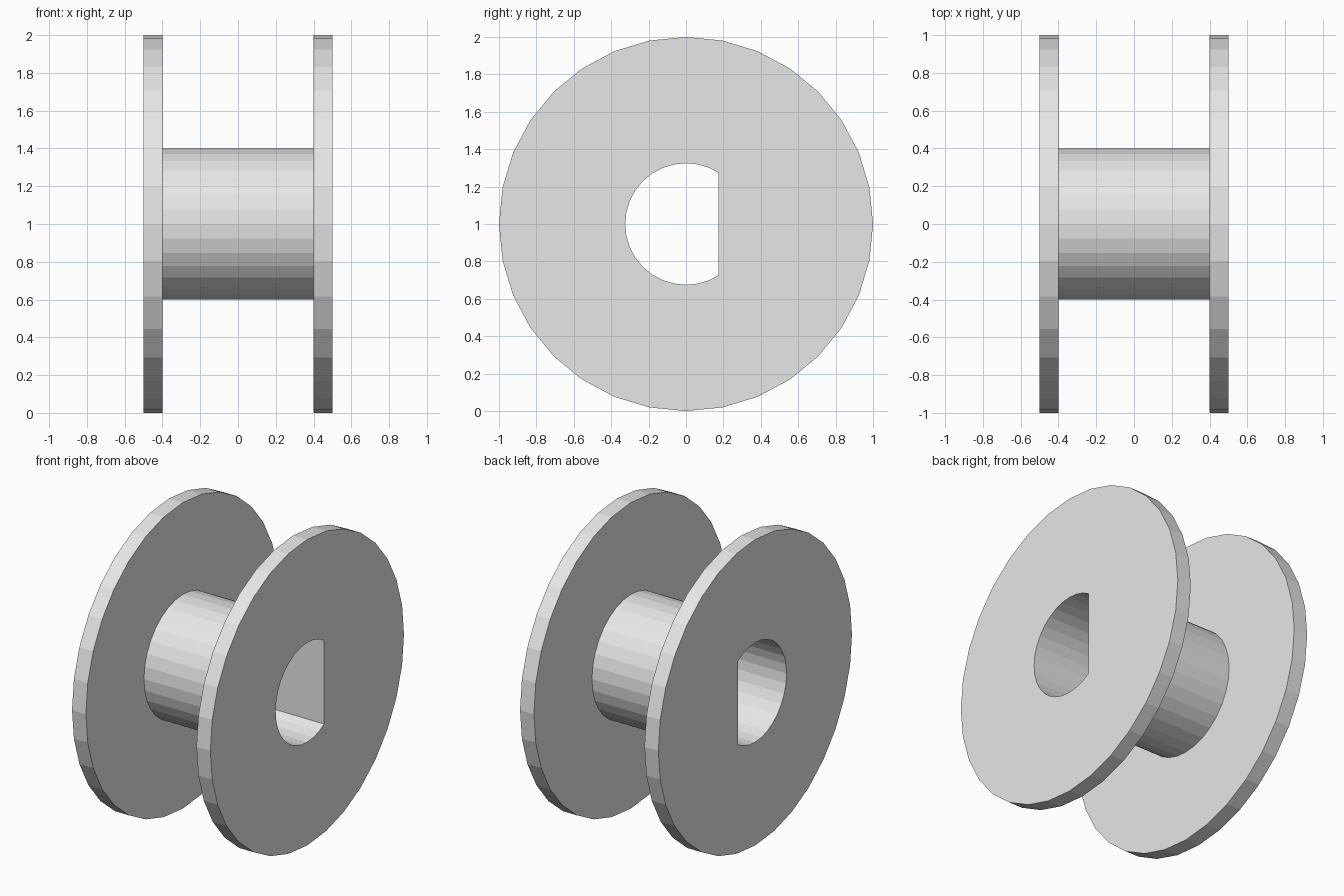
import bpy, bmesh, math

if "Cube" in bpy.data.objects:
    bpy.data.objects.remove(bpy.data.objects["Cube"])

SIDES = 32
CENTRE_Z = 1.0

grey = bpy.data.materials.new("plain grey")
grey.diffuse_color = (0.8, 0.8, 0.8, 1.0)
grey.use_nodes = True
grey.node_tree.nodes["Principled BSDF"].inputs["Base Color"].default_value = grey.diffuse_color


def circle(radius):
    """Points (y, z) of a ring around the axle, first point on +y."""
    return [(radius * math.cos(2 * math.pi * i / SIDES),
             radius * math.sin(2 * math.pi * i / SIDES)) for i in range(SIDES)]


def d_shape(radius, flat):
    """Ring cut off by a straight side at y = flat."""
    ring, out = circle(radius), []
    for a, b in zip(ring, ring[1:] + ring[:1]):
        if a[0] <= flat:
            out.append(a)
        if (a[0] - flat) * (b[0] - flat) < 0:
            t = (flat - a[0]) / (b[0] - a[0])
            out.append((flat, a[1] + t * (b[1] - a[1])))
    return out


def make_object(name, bm):
    bmesh.ops.recalc_face_normals(bm, faces=bm.faces)
    mesh = bpy.data.meshes.new(name)
    bm.to_mesh(mesh)
    bm.free()
    mesh.materials.append(grey)
    ob = bpy.data.objects.new(name, mesh)
    ob.location.z = CENTRE_Z
    bpy.context.collection.objects.link(ob)
    return ob


# Spool body: stepped profile of (x, radius) lofted around the axle
bm = bmesh.new()
profile = [(-0.5, 1.0), (-0.4, 1.0), (-0.4, 0.4), (0.4, 0.4), (0.4, 1.0), (0.5, 1.0)]
rings = [[bm.verts.new((x, y, z)) for y, z in circle(r)] for x, r in profile]
for r0, r1 in zip(rings, rings[1:]):
    for i in range(SIDES):
        j = (i + 1) % SIDES
        bm.faces.new((r0[i], r0[j], r1[j], r1[i]))
bm.faces.new(rings[0])
bm.faces.new(rings[-1])
spool = make_object("spool", bm)

# D-shaped axle hole cutter
bm = bmesh.new()
face = bm.faces.new([bm.verts.new((-0.7, y, z)) for y, z in d_shape(0.325, 0.175)])
ext = bmesh.ops.extrude_face_region(bm, geom=[face], use_keep_orig=True)
bmesh.ops.translate(bm, vec=(1.4, 0, 0),
                    verts=[g for g in ext["geom"] if isinstance(g, bmesh.types.BMVert)])
cutter = make_object("axle_hole_cutter", bm)
cutter.hide_render = True
cutter.hide_set(True)

cut = spool.modifiers.new("axle hole", "BOOLEAN")
cut.operation = "DIFFERENCE"
cut.solver = "EXACT"
cut.object = cutter
